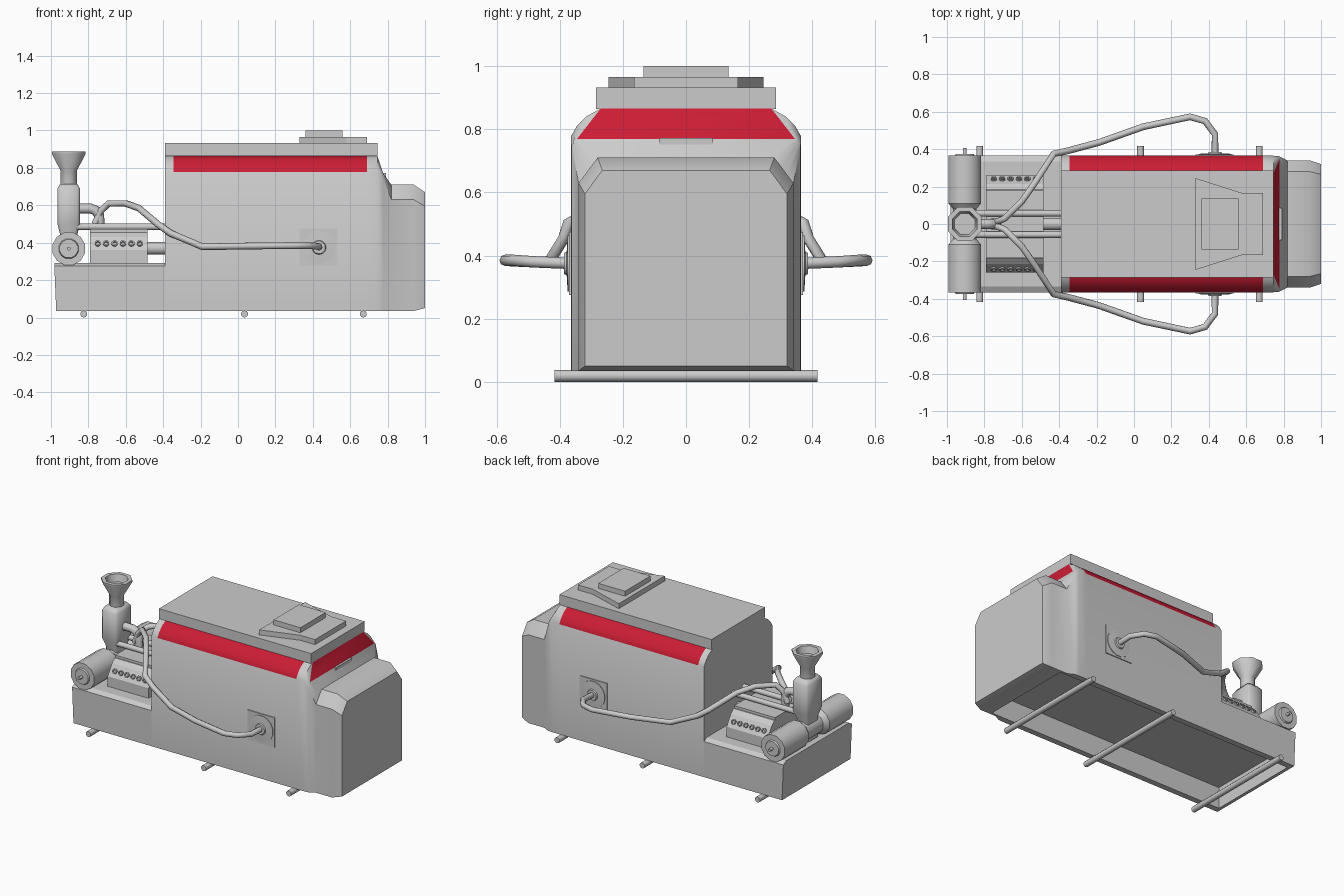
import bpy, bmesh, math
from mathutils import Vector

if "Cube" in bpy.data.objects:
    bpy.data.objects.remove(bpy.data.objects["Cube"])


def make(name, verts, faces, smooth=0):
    me = bpy.data.meshes.new(name)
    me.from_pydata([tuple(v) for v in verts], [], faces)
    bm = bmesh.new()
    bm.from_mesh(me)
    bmesh.ops.recalc_face_normals(bm, faces=bm.faces[:])
    bm.to_mesh(me)
    bm.free()
    ob = bpy.data.objects.new(name, me)
    bpy.context.collection.objects.link(ob)
    if smooth:
        select(ob)
        bpy.ops.object.shade_smooth_by_angle(angle=math.radians(smooth))
    return ob


def select(ob):
    bpy.ops.object.select_all(action='DESELECT')
    ob.select_set(True)
    bpy.context.view_layer.objects.active = ob


def loft(name, rings, smooth=0):
    """Skin a list of equal-length rings and cap both ends."""
    n = len(rings[0])
    verts = [v for r in rings for v in r]
    faces = [(i * n + j, i * n + (j + 1) % n, (i + 1) * n + (j + 1) % n, (i + 1) * n + j)
             for i in range(len(rings) - 1) for j in range(n)]
    faces += [tuple(range(n)), tuple(range(len(verts) - n, len(verts)))]
    return make(name, verts, faces, smooth)


def box(name, x0, x1, y0, y1, z0, z1):
    return loft(name, [[(x0, y0, z), (x1, y0, z), (x1, y1, z), (x0, y1, z)] for z in (z0, z1)])


def lathe(name, origin, axis, profile, n=16, smooth=40):
    """Revolve (distance along axis, radius) pairs."""
    q = Vector((0, 0, 1)).rotation_difference(Vector(axis).normalized())
    rings = [[Vector(origin) + q @ Vector((r * math.cos(a), r * math.sin(a), d))
              for a in [2 * math.pi * (k + .5) / n for k in range(n)]] for d, r in profile]
    return loft(name, rings, smooth)


def tube(name, pts, r):
    cu = bpy.data.curves.new(name, 'CURVE')
    cu.dimensions = '3D'
    cu.bevel_depth, cu.bevel_resolution, cu.use_fill_caps = r, 2, True
    sp = cu.splines.new('POLY')
    sp.points.add(len(pts) - 1)
    for p, c in zip(sp.points, pts):
        p.co = (*c, 1)
    ob = bpy.data.objects.new(name, cu)
    bpy.context.collection.objects.link(ob)
    select(ob)
    bpy.ops.object.convert(target='MESH')
    bpy.ops.object.shade_smooth_by_angle(angle=math.radians(50))
    return bpy.context.object


def section(x, half):
    return [(x, y, z) for y, z in half] + [(x, -y, z) for y, z in reversed(half)]


red = bpy.data.materials.new("red")
red.diffuse_color = (0.6, 0.012, 0.035, 1)
red.use_nodes = True
red.node_tree.nodes["Principled BSDF"].inputs["Base Color"].default_value = red.diffuse_color
grey = bpy.data.materials.new("grey")
grey.diffuse_color = (0.8, 0.8, 0.8, 1)
grey.use_nodes = True
grey.node_tree.nodes["Principled BSDF"].inputs["Base Color"].default_value = grey.diffuse_color

# Cabin and nose, lofted along x
cab = [(.365, .035), (.365, .777), (.346, .81), (.317, .84), (.27, .866)]
hood = [(.34, .035), (.34, .63), (.32, .657), (.30, .684), (.28, .71)]
cabin = loft("cabin_and_nose", [
    section(-.39, cab), section(-.345, cab), section(.69, cab), section(.745, cab),
    section(.777, [(.362, .035), (.362, .74), (.358, .755), (.352, .765), (.345, .77)]),
    section(.82, hood), section(.94, hood),
    section(1.0, [(.32, .05), (.32, .595), (.302, .62), (.284, .645), (.265, .67)])])

# Red strips: the shoulder facets and the sloping facet over the nose
cabin.data.materials.append(grey)
cabin.data.materials.append(red)
for p in cabin.data.polygons:
    c = p.center
    shoulder = -.345 < c.x < .69 and c.z > .777 and abs(c.y) > .2
    slope = .745 < c.x < .777 and c.z > .78 and abs(c.y) < .1
    p.material_index = int(shoulder or slope)

# Chassis under the engine
low = [(.365, .035), (.365, .275), (.335, .292)]
chassis = loft("chassis", [[(x + (.01 if z < .1 and x < -.9 else 0), y, z)
                            for _, y, z in section(x, low)] for x in (-.982, -.39)])

# Hollow underside
cutter = box("underside_cutter", -.95, .86, -.325, .325, -.1, .18)
cutter.hide_render = True
for ob, ang in ((cabin, 35), (chassis, 20)):
    m = ob.modifiers.new("hollow", 'BOOLEAN')
    m.operation, m.solver, m.object = 'DIFFERENCE', 'EXACT', cutter
    select(ob)
    bpy.ops.object.modifier_apply(modifier="hollow")
    bpy.ops.object.shade_smooth_by_angle(angle=math.radians(ang))
bpy.data.objects.remove(cutter)

# Roof and hatch
box("roof", -.39, .745, -.285, .285, .864, .932)
plan = [(.33, .245), (.58, .165), (.69, .165), (.69, -.165), (.58, -.165), (.33, -.245)]
loft("hatch_base", [[(x, y, z) for x, y in plan] for z in (.93, .966)])
box("hatch_top", .36, .56, -.135, .135, .964, 1.0)
box("nose_handle", .75, .79, -.085, .085, .74, .772)

# Cross bars under the chassis
for i, x in enumerate((-.825, .035, .67)):
    lathe(f"cross_bar_{i}", (x, 0, .019), (0, 1, 0), [(-.417, .019), (.417, .019)], 10)

# Engine block and cover
eng = [(.26, .285), (.26, .36), (.215, .43), (.185, .455)]
loft("engine_block", [section(x, eng) for x in (-.79, -.485)])
box("engine_cover", -.79, -.485, -.18, .18, .44, .472)
lathe("drive_shaft", (-.5, 0, .37), (1, 0, 0), [(0, .034), (.12, .034)], 12)

# Drum lying across the end, with axle tips
half = [(.405, .01), (.375, .01), (.375, .05), (.365, .055), (.365, .09), (.11, .09), (.08, .065)]
lathe("drum", (-.905, 0, .368), (0, 1, 0), half + [(-d, r) for d, r in reversed(half)], 12, 35)

# Stack body, neck and flared funnel
rings = []
for z, w in ((.3, .045), (.44, .045), (.5, .06), (.69, .06), (.715, .045)):
    d, c = w * 1.4, .015
    rings.append([(-.905 + x, y, z) for x, y in (
        (w, d - c), (w - c, d), (c - w, d), (-w, d - c),
        (-w, c - d), (c - w, -d), (w - c, -d), (w, c - d))])
loft("stack_body", rings, 50)
lathe("funnel", (-.905, 0, 0), (0, 0, 1),
      [(.69, .047), (.785, .047), (.875, .098), (.887, .098), (.887, .072), (.84, .06)], 8, 50)

# Elbow pipe from the stack
tube("elbow_pipe", [(-.86, 0, .583), (-.79, 0, .583), (-.76, 0, .572), (-.742, 0, .545),
                    (-.738, 0, .46)], .027)

# Mirrored parts: ports, rails, side hoses and sockets
hose = [(-.765, .01, .5), (-.735, .012, .57), (-.69, .03, .61), (-.6, .12, .61), (-.53, .22, .585),
        (-.43, .375, .5), (-.36, .39, .45), (-.19, .435, .378), (.05, .52, .382), (.3, .573, .385),
        (.38, .55, .385), (.433, .48, .38), (.433, .36, .375)]
for s, side in ((-1, "front"), (1, "back")):
    for i in range(6):
        lathe(f"port_{side}_{i}", (-.75 + i * .045, s * .235, .392), (0, s * .07, .045),
              [(-.01, .017), (.014, .017), (.014, .01), (.004, .01)], 8)
    lathe("rail_" + side, (-.9, s * .057, .485), (1, 0, 0), [(0, .018), (.53, .018)], 10)
    tube("hose_" + side, [(x, s * y, z) for x, y, z in hose], .018)
    y0, y1 = sorted((s * .355, s * .371))
    box("socket_plate_" + side, .33, .533, y0, y1, .275, .475)
    lathe("socket_" + side, (.433, s * .36, .375), (0, s, 0),
          [(0, .09), (.015, .09), (.018, .038), (.026, .034)], 16)
